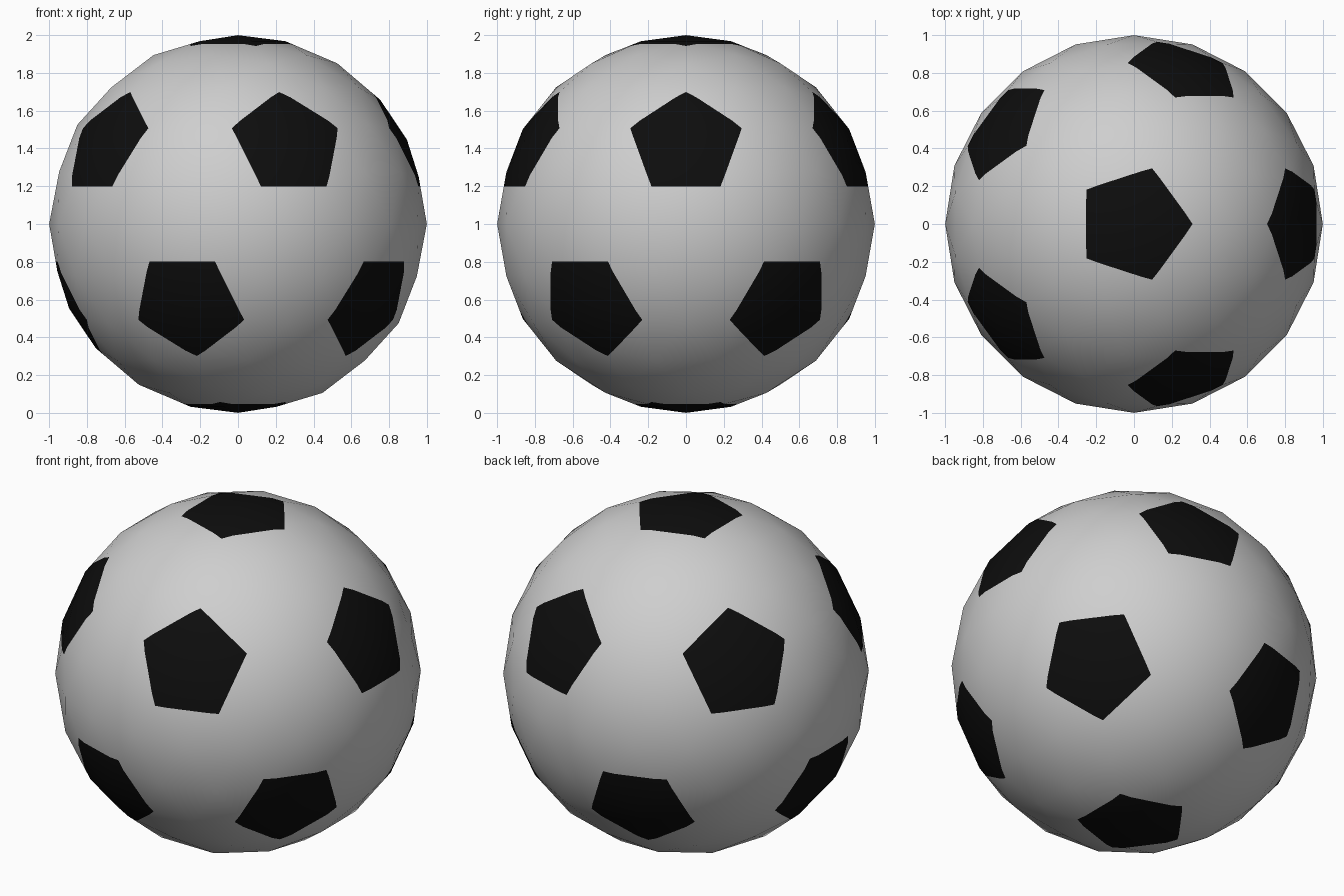
import bpy
import bmesh
from math import sin, cos, tan, atan, radians
from mathutils import Vector

cube = bpy.data.objects.get("Cube")
if cube:
    bpy.data.objects.remove(cube, do_unlink=True)


def make_material(name, value):
    mat = bpy.data.materials.new(name)
    mat.use_nodes = True
    colour = (value, value, value, 1)
    mat.diffuse_color = colour
    mat.node_tree.nodes["Principled BSDF"].inputs["Base Color"].default_value = colour
    return mat


# Low-poly ball: its twelve base corners are the patch centres
bm = bmesh.new()
bmesh.ops.create_icosphere(bm, subdivisions=3, radius=1)

# Patch centres: two poles and two staggered rings of five
ring = atan(0.5)
centres = [Vector((0, 0, 1)), Vector((0, 0, -1))]
for k in range(5):
    for side, turn in ((1, 0), (-1, 36)):
        a = radians(72 * k + turn)
        centres.append(Vector((cos(ring) * cos(a), cos(ring) * sin(a), side * sin(ring))))

# Each pentagon side lies opposite one neighbouring patch
inner = atan(tan(radians(18.2)) * cos(radians(36)))


def side_planes(c):
    planes = []
    for d in centres:
        if 0.3 < c.dot(d) < 0.6:
            t = (d - c * c.dot(d)).normalized()
            planes.append(-t * cos(inner) - c * sin(inner))
    return planes


# Cut the outline of every pentagon into the surface and colour its faces
for c in centres:
    planes = side_planes(c)
    for n in planes:
        faces = [f for f in bm.faces if f.calc_center_median().normalized().dot(c) > 0.82]
        edges = {e for f in faces for e in f.edges}
        verts = {v for f in faces for v in f.verts}
        bmesh.ops.bisect_plane(bm, geom=faces + list(edges) + list(verts),
                               dist=0.0001, plane_co=(0, 0, 0), plane_no=n)
    for f in bm.faces:
        m = f.calc_center_median()
        if m.dot(c) > 0.8 and all(m.dot(n) < 0 for n in planes):
            f.material_index = 1

for f in bm.faces:
    f.smooth = True

mesh = bpy.data.meshes.new("ball")
bm.to_mesh(mesh)
bm.free()
mesh.materials.append(make_material("white leather", 0.62))
mesh.materials.append(make_material("black leather", 0.004))

# Round shading across the cuts
mesh.normals_split_custom_set_from_vertices([v.co.normalized() for v in mesh.vertices])

ball = bpy.data.objects.new("ball", mesh)
ball.location.z = 1
bpy.context.scene.collection.objects.link(ball)
